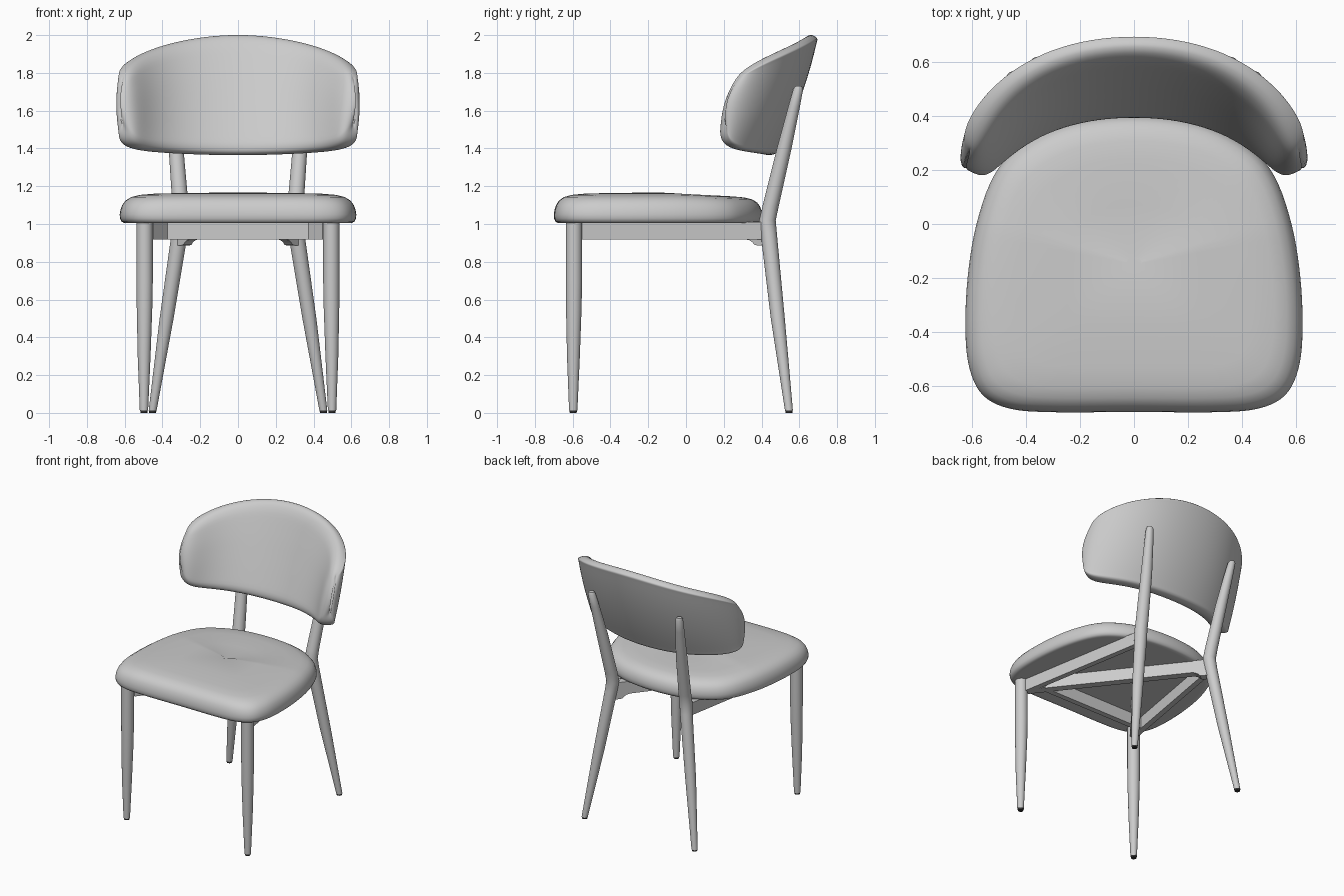
import bpy, bmesh, math
from mathutils import Vector

if "Cube" in bpy.data.objects:
    bpy.data.objects.remove(bpy.data.objects["Cube"])


def finish(name, bm, angle=40):
    bmesh.ops.recalc_face_normals(bm, faces=bm.faces)
    me = bpy.data.meshes.new(name)
    bm.to_mesh(me)
    bm.free()
    ob = bpy.data.objects.new(name, me)
    bpy.context.collection.objects.link(ob)
    bpy.ops.object.select_all(action='DESELECT')
    ob.select_set(True)
    bpy.context.view_layer.objects.active = ob
    bpy.ops.object.shade_smooth_by_angle(angle=math.radians(angle))
    return ob


def loft(name, rings, angle=40):
    """Skin closed rings of equal length and cap both ends."""
    bm = bmesh.new()
    vs = [[bm.verts.new(p) for p in r] for r in rings]
    n = len(vs[0])
    for a, b in zip(vs, vs[1:]):
        for i in range(n):
            j = (i + 1) % n
            bm.faces.new((a[i], a[j], b[j], b[i]))
    bm.faces.new(vs[0])
    bm.faces.new(vs[-1])
    return finish(name, bm, angle)


def smooth_loop(pts, sub):
    """Closed Catmull-Rom loop through 2D points."""
    out, n = [], len(pts)
    for i in range(n):
        a, b, c, d = (Vector(pts[(i + k) % n]) for k in (-1, 0, 1, 2))
        for k in range(sub):
            t = k / sub
            out.append(0.5 * (2 * b + (c - a) * t + (2 * a - 5 * b + 4 * c - d) * t * t
                              + (3 * b - a - 3 * c + d) * t ** 3))
    return out


def tube(name, pts, sx=1, seg=24):
    """Tapered upright tube through (x, y, z, radius) points."""
    rings = [[(sx * x + r * math.cos(2 * math.pi * i / seg),
               y + r * math.sin(2 * math.pi * i / seg), z) for i in range(seg)]
             for x, y, z, r in pts]
    return loft(name, rings)


def bar(name, p, q, profile, thick):
    """Extrude a (distance, z) profile sideways along the line p to q."""
    p, q = Vector(p), Vector(q)
    d = (q - p).normalized()
    side = Vector((-d.y, d.x)) * thick / 2
    rings = []
    for s in (-1, 1):
        rings.append([(*(p + d * u + side * s), z) for u, z in profile])
    return loft(name, rings, 30)


# Seat cushion
half = [(.3, -.699), (.46, -.686), (.56, -.637), (.61, -.54), (.626, -.4), (.618, -.2),
        (.585, 0), (.52, .18), (.42, .29), (.24, .375)]
outline = smooth_loop([(0, -.698)] + half + [(0, .403)] + [(-x, y) for x, y in half[::-1]], 5)
levels = [(.93, 1.006), (.965, 1.006), (.987, 1.014), (.998, 1.03), (1, 1.05), (.994, 1.074),
          (.979, 1.1), (.952, 1.123), (.905, 1.142), (.83, 1.154), (.7, 1.161), (.4, 1.165), (.05, 1.166)]
loft("seat", [[(x * k, (y + .15) * k - .15, z - .035 * max(0, y) * max(0, z - 1.05) / .11)
               for x, y in outline] for k, z in levels], 50)

# Curved backrest: padded section swept around an arc, leaning back
section = smooth_loop([(0, .93), (.1, .965), (.25, .992), (.42, 1), (.62, .97), (.8, .88), (.95, .7),
                       (1.12, .25), (1.17, -.25), (1.1, -.7), (1, -.86), (.77, -.96), (.4, -1),
                       (.12, -.99), (0, -.955), (0, -.85), (0, -.3), (0, .3), (0, .83)], 3)
rings, N = [], 64
for i in range(N + 1):
    s = math.sin(math.pi / 2 * (2 * i / N - 1))
    th = math.radians(57) * s
    f2 = (math.sin(th) / math.sin(math.radians(57))) ** 2
    e = max(.08, math.sqrt(max(0, 1 - abs(s) ** 13)))
    round_end = 1 - math.sqrt(max(0, 1 - abs(s) ** 9))
    top = 2 - .145 * f2 - .035 * f2 ** 3 - .05 * round_end
    bot = 1.365 + .035 * f2 + .13 * round_end
    ring = []
    for n, v in section:
        z = (top + bot) / 2 + v * (top - bot) / 2
        depth = (.1 + .025 * s * s) * (.45 + (n - .45) * e)
        d = 2 - z
        r = .79 + .09 * f2 * (1 - f2) - depth
        lean = (.2 * d + .25 * d * d) * (1 - .28 * f2 ** 3)
        a = th + .05 * s ** 9 * (.7 - v * v)
        ring.append((r * math.sin(a), -.09 + r * math.cos(a) - lean, z))
    rings.append(ring)
loft("backrest", rings, 50)

# Legs, with dark glides under the feet
dark = bpy.data.materials.new("glide_dark")
dark.diffuse_color = (.03, .03, .03, 1)
dark.use_nodes = True
dark.node_tree.nodes["Principled BSDF"].inputs["Base Color"].default_value = dark.diffuse_color
front = [(.498, -.597, .012, .022), (.497, -.596, .3, .034), (.495, -.594, .55, .041),
         (.494, -.593, .7, .043), (.494, -.593, 1.03, .043)]
rear = [(.452, .545, .012, .021), (.378, .486, .5, .037), (.309, .438, .95, .043), (.301, .431, 1.02, .044),
        (.304, .447, 1.09, .043), (.328, .52, 1.4, .039), (.35, .572, 1.62, .031), (.36, .594, 1.715, .026),
        (.362, .596, 1.73, .018)]
for sx, side in ((1, "right"), (-1, "left")):
    for kind, pts in (("front", front), ("rear", rear)):
        tube(f"{kind}_leg_{side}", pts, sx)
        x, y = pts[0][:2]
        g = tube(f"{kind}_glide_{side}", [(x, y, 0, .018), (x, y, .014, .02)], sx)
        g.data.materials.append(dark)


# Frame under the seat: front rail, side rails and crossed braces with curved rear ends
def rail(length):
    return [(0, .918), (length, .918), (length, 1.01), (0, 1.01)]


bar("front_rail", (-.43, -.46), (.43, -.46), rail(.86), .04)
for sx, side in ((1, "right"), (-1, "left")):
    a, b = Vector((sx * .475, -.57)), Vector((sx * .305, .41))
    bar(f"side_rail_{side}", a, b, rail((b - a).length), .04)
    a, b = Vector((-sx * .47, -.56)), Vector((sx * .3, .42))
    L = (b - a).length
    brace = [(0, .918), (L - .11, .918), (L - .085, .914), (L - .065, .903), (L - .05, .888),
             (L, .886), (L, 1.01), (0, 1.01)]
    bar(f"cross_brace_{side}", a, b, brace, .055)
